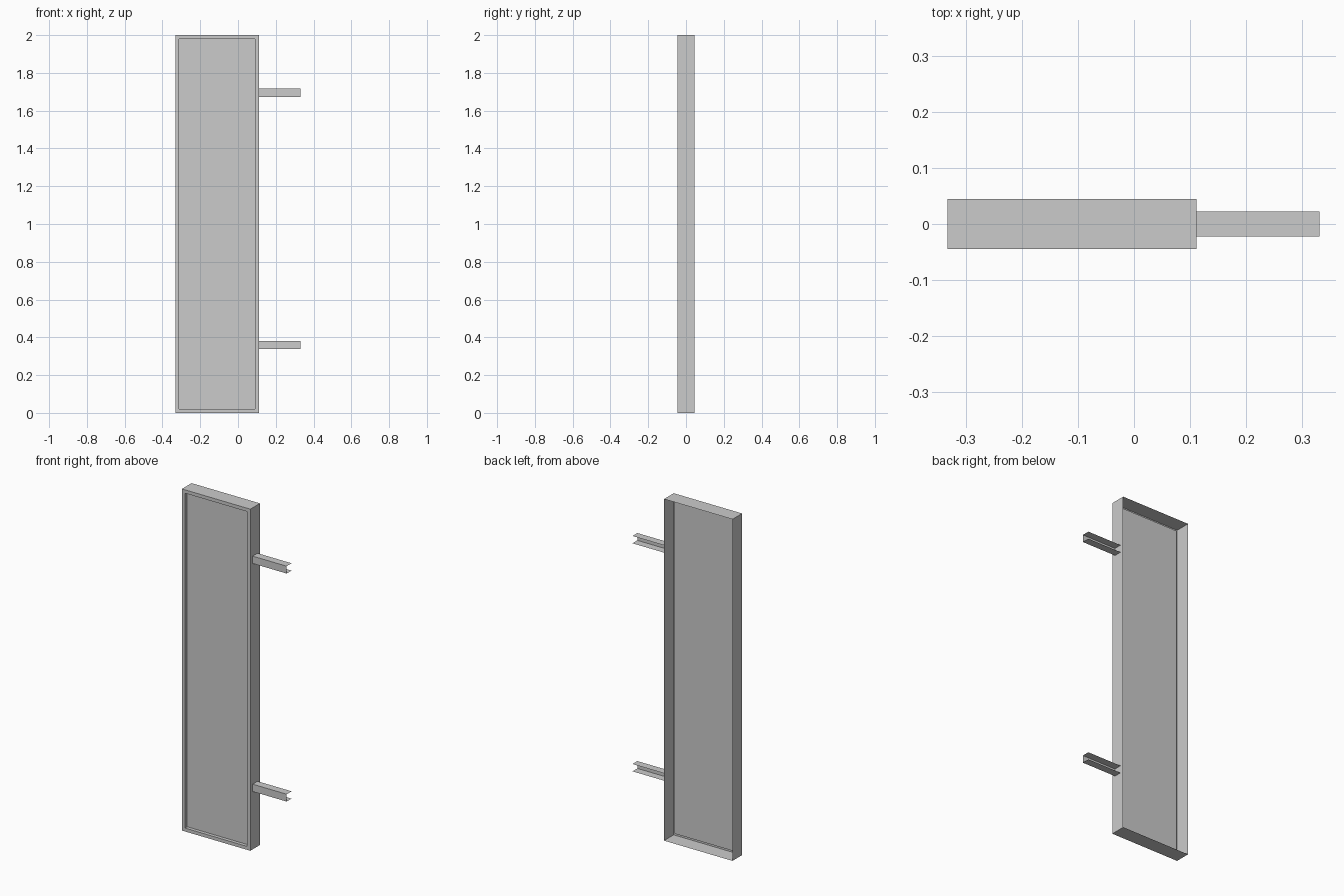
import bpy, bmesh

if "Cube" in bpy.data.objects:
    bpy.data.objects.remove(bpy.data.objects["Cube"])

X0, X1 = -0.332, 0.111      # tray sides
Y = 0.0445                  # half depth of tray
H = 2.0
LIP = 0.02                  # width of front rim
RECESS = 0.02               # depth of sunken panel


def finish(name, bm):
    mesh = bpy.data.meshes.new(name)
    bm.to_mesh(mesh)
    bm.free()
    obj = bpy.data.objects.new(name, mesh)
    bpy.context.collection.objects.link(obj)
    return obj


# Sheet tray: open back, folded walls, front rim and sunken panel
def sign_tray():
    bm = bmesh.new()

    def ring(inset, y):
        a, b, lo, hi = X0 + inset, X1 - inset, inset, H - inset
        return [bm.verts.new(p) for p in ((a, y, lo), (b, y, lo), (b, y, hi), (a, y, hi))]

    rings = [ring(0, Y), ring(0, -Y), ring(LIP, -Y), ring(LIP, -Y + RECESS)]
    for r, s in zip(rings, rings[1:]):
        for i in range(4):
            j = (i + 1) % 4
            bm.faces.new((r[i], r[j], s[j], s[i]))
    bm.faces.new(rings[-1])
    bmesh.ops.recalc_face_normals(bm, faces=bm.faces)
    bm.normal_update()
    # the panel must face the front
    if bm.faces[:][-1].normal.y > 0:
        bmesh.ops.reverse_faces(bm, faces=bm.faces)
    return finish("sign_tray", bm)


# Thin C-channel arm, open towards the back
def mounting_arm(name, z):
    w, h = 0.0225, 0.0215
    profile = [(w, z - h), (-w, z - h), (-w, z + h), (w, z + h)]
    bm = bmesh.new()
    near, far = [[bm.verts.new((x, y, zz)) for y, zz in profile] for x in (X1, 0.331)]
    for i in range(3):
        bm.faces.new((near[i], far[i], far[i + 1], near[i + 1]))
    bm.normal_update()
    bm.faces.ensure_lookup_table()
    if bm.faces[1].normal.y > 0:
        bmesh.ops.reverse_faces(bm, faces=bm.faces)
    return finish(name, bm)


sign_tray()
mounting_arm("lower_arm", 0.36)
mounting_arm("upper_arm", 1.695)
